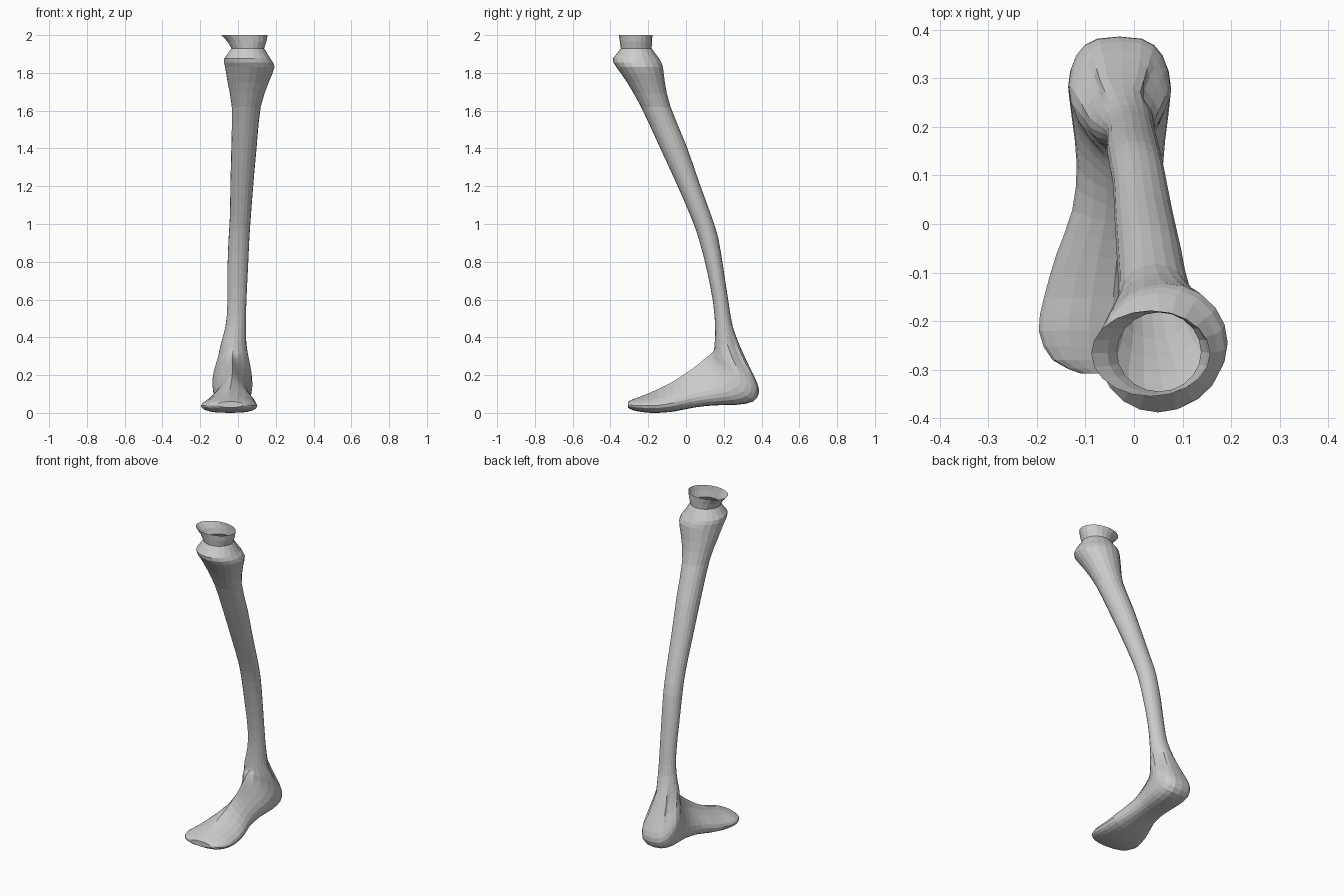
import bpy, bmesh, math

SIDES = 20

# shank: z, y front, y back, x left, x right
shank = [
    (2.00, -.355, -.178, -.088, .157), (1.965, -.35, -.18, -.055, .15),
    (1.93, -.345, -.182, -.035, .138), (1.875, -.388, -.142, -.073, .172),
    (1.83, -.368, -.122, -.068, .193), (1.75, -.312, -.112, -.055, .163),
    (1.62, -.238, -.082, -.033, .12), (1.42, -.145, 0, -.035, .10),
    (1.22, -.053, .07, -.04, .082), (1.04, .025, .135, -.043, .068),
    (.92, .068, .172, -.05, .06), (.75, .112, .2, -.056, .052),
    (.58, .144, .226, -.056, .044), (.46, .154, .247, -.066, .042),
]
# ankle and foot: top/front point (y, z), heel/sole point (y, z), x left, x right, shape
foot = [
    (.152, .37, .285, .355, -.092, .045, 1), (.147, .33, .338, .24, -.11, .06, .9),
    (.137, .317, .376, .16, -.125, .07, .8), (.127, .308, .386, .105, -.135, .075, .7),
    (.115, .298, .355, .06, -.135, .076, .6), (.092, .28, .27, .043, -.128, .07, .5),
    (.05, .246, .15, .04, -.118, .06, .45), (0, .21, .04, .028, -.127, .067, .45),
    (-.07, .165, -.06, .008, -.16, .09, .5), (-.15, .125, -.15, 0, -.185, .1, .55),
    (-.22, .095, -.22, .003, -.196, .1, .7), (-.28, .072, -.28, .014, -.168, .075, .85),
    (-.308, .06, -.308, .028, -.11, .03, 1),
]
rows = [(yf, z, yb, z, x0, x1, 1) for z, yf, yb, x0, x1 in shank] + foot


def catmull(a, b, c, d, t):
    return tuple(.5 * (2*q + (r-p)*t + (2*p-5*q+4*r-s)*t*t + (3*q-p-3*r+s)*t**3)
                 for p, q, r, s in zip(a, b, c, d))


# smooth extra rings, except at the sharp neck fold
rings = []
for i in range(len(rows) - 1):
    rings.append(rows[i])
    if i > 2:
        rings.append(catmull(rows[i-1], rows[i], rows[i+1], rows[min(i+2, len(rows)-1)], .5))
rings.append(rows[-1])

bm = bmesh.new()
loops = []
for yf, zf, yb, zb, x0, x1, shape in rings:
    cx, hw = (x0 + x1) / 2, (x1 - x0) / 2
    # hollows beside the heel tendon
    hollow = .3 * math.exp(-(((zf + zb) / 2 - .32) / .07) ** 2) if yf > .12 else 0
    loop = []
    for k in range(SIDES):
        a = 2 * math.pi * k / SIDES
        u = ((1 - math.cos(a)) / 2) ** shape
        s = math.sin(a)
        power = .7 if shape < 1 and math.cos(a) < 0 else 1
        w = math.copysign(abs(s) ** power, s) * (1 - hollow * math.exp(-((u - .78) / .15) ** 2))
        loop.append(bm.verts.new((cx + hw * w, yf + (yb - yf) * u, zf + (zb - zf) * u)))
    loops.append(loop)

# skin between rings, open at the knee and closed at the toes
for A, B in zip(loops, loops[1:]):
    for k in range(SIDES):
        j = (k + 1) % SIDES
        bm.faces.new((A[k], A[j], B[j], B[k]))
bm.faces.new(loops[-1])
bmesh.ops.recalc_face_normals(bm, faces=bm.faces)

mesh = bpy.data.meshes.new("lower_leg")
bm.to_mesh(mesh)
bm.free()
leg = bpy.data.objects.new("lower_leg", mesh)
bpy.context.collection.objects.link(leg)
